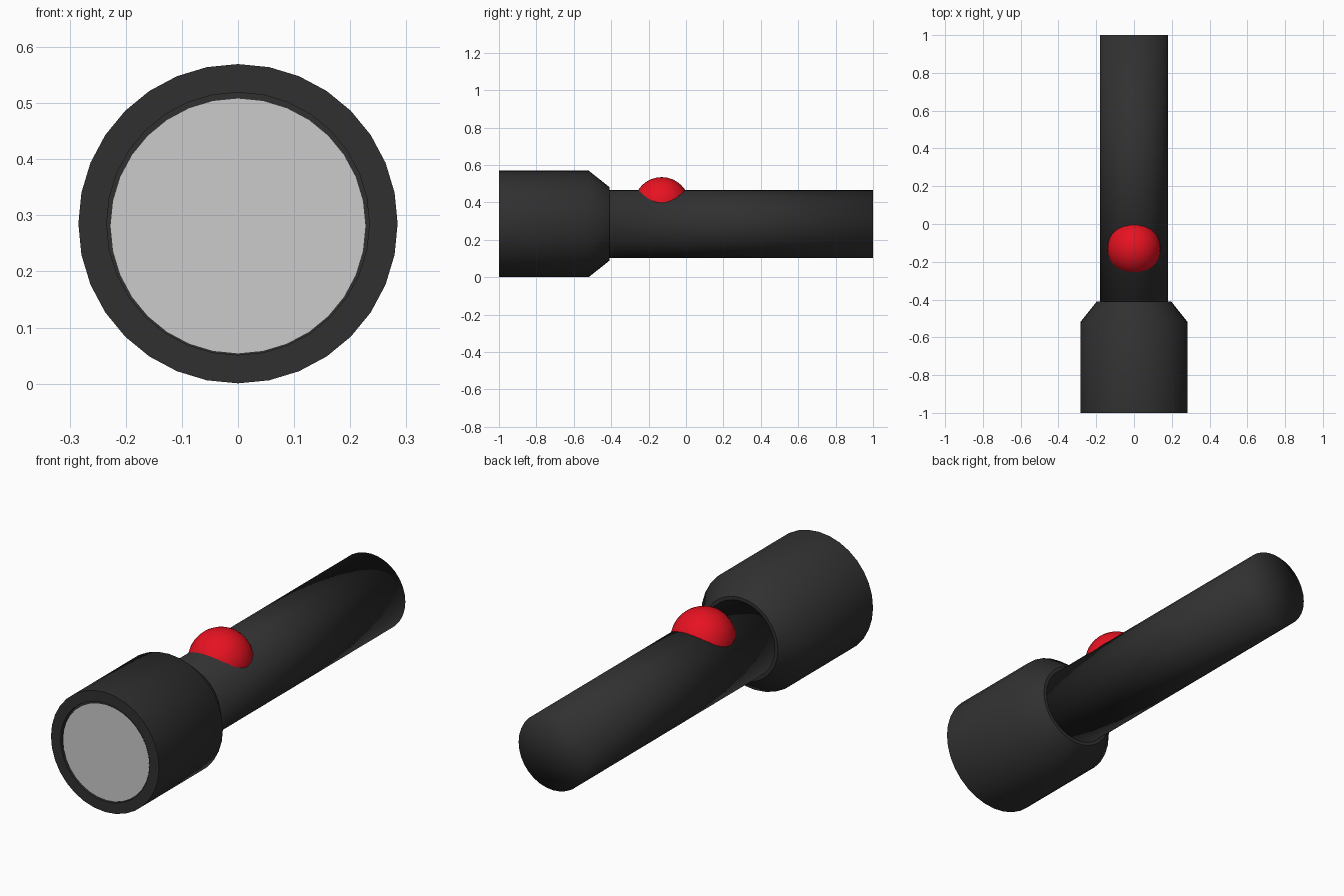
import bpy, bmesh, math

if "Cube" in bpy.data.objects:
    bpy.data.objects.remove(bpy.data.objects["Cube"])

AXIS_Z = 0.285
SIDES = 32


def material(name, rgb):
    m = bpy.data.materials.new(name)
    m.diffuse_color = (*rgb, 1.0)
    m.use_nodes = True
    m.node_tree.nodes["Principled BSDF"].inputs["Base Color"].default_value = m.diffuse_color
    return m


def lathe(name, profile, z=AXIS_Z, mat=None):
    """Revolve (radius, y) points around the y axis; radius 0 closes an end."""
    bm = bmesh.new()
    rings = []
    for r, y in profile:
        if r == 0:
            rings.append([bm.verts.new((0, y, z))] * SIDES)
            continue
        angles = [2 * math.pi * i / SIDES for i in range(SIDES)]
        rings.append([bm.verts.new((r * math.sin(a), y, z + r * math.cos(a))) for a in angles])
    for a, b in zip(rings, rings[1:]):
        for i in range(SIDES):
            j = (i + 1) % SIDES
            bm.faces.new(list(dict.fromkeys((a[i], a[j], b[j], b[i]))))
    bmesh.ops.recalc_face_normals(bm, faces=bm.faces)
    return finish(name, bm, mat)


def finish(name, bm, mat):
    mesh = bpy.data.meshes.new(name)
    bm.to_mesh(mesh)
    bm.free()
    mesh.shade_smooth()
    if mat:
        mesh.materials.append(mat)
    obj = bpy.data.objects.new(name, mesh)
    bpy.context.collection.objects.link(obj)
    return obj


black = material("black_plastic", (0.03, 0.03, 0.03))
red = material("red_plastic", (0.8, 0.006, 0.015))

# Handle tube: fully smooth, including the tail cap
lathe("handle", [(0, -0.45), (0.181, -0.45), (0.181, 1.0), (0, 1.0)], mat=black)

# Flared head with a shallow recess at the front
head = lathe("head", [(0, -0.98), (0.234, -0.98), (0.234, -1.0), (0.2845, -1.0),
                      (0.2845, -0.52), (0.197, -0.41), (0, -0.41)], mat=black)
bpy.context.view_layer.objects.active = head
head.select_set(True)
bpy.ops.object.shade_smooth_by_angle(angle=math.radians(45))

# Lens disc, sitting just inside the rim
bm = bmesh.new()
ring = [bm.verts.new((0.228 * math.sin(a), -0.992, 0.281 + 0.228 * math.cos(a)))
        for a in (2 * math.pi * i / SIDES for i in range(SIDES))]
face = bm.faces.new(ring)
face.normal_update()
if face.normal.y > 0:
    face.normal_flip()
finish("lens", bm, None)

# Round push button sunk into the top of the handle
bm = bmesh.new()
bmesh.ops.create_uvsphere(bm, u_segments=32, v_segments=16, radius=0.141)
bmesh.ops.scale(bm, vec=(1, 1.035, 1), verts=bm.verts)
bmesh.ops.translate(bm, vec=(0, -0.13, 0.394), verts=bm.verts)
finish("button", bm, red)
